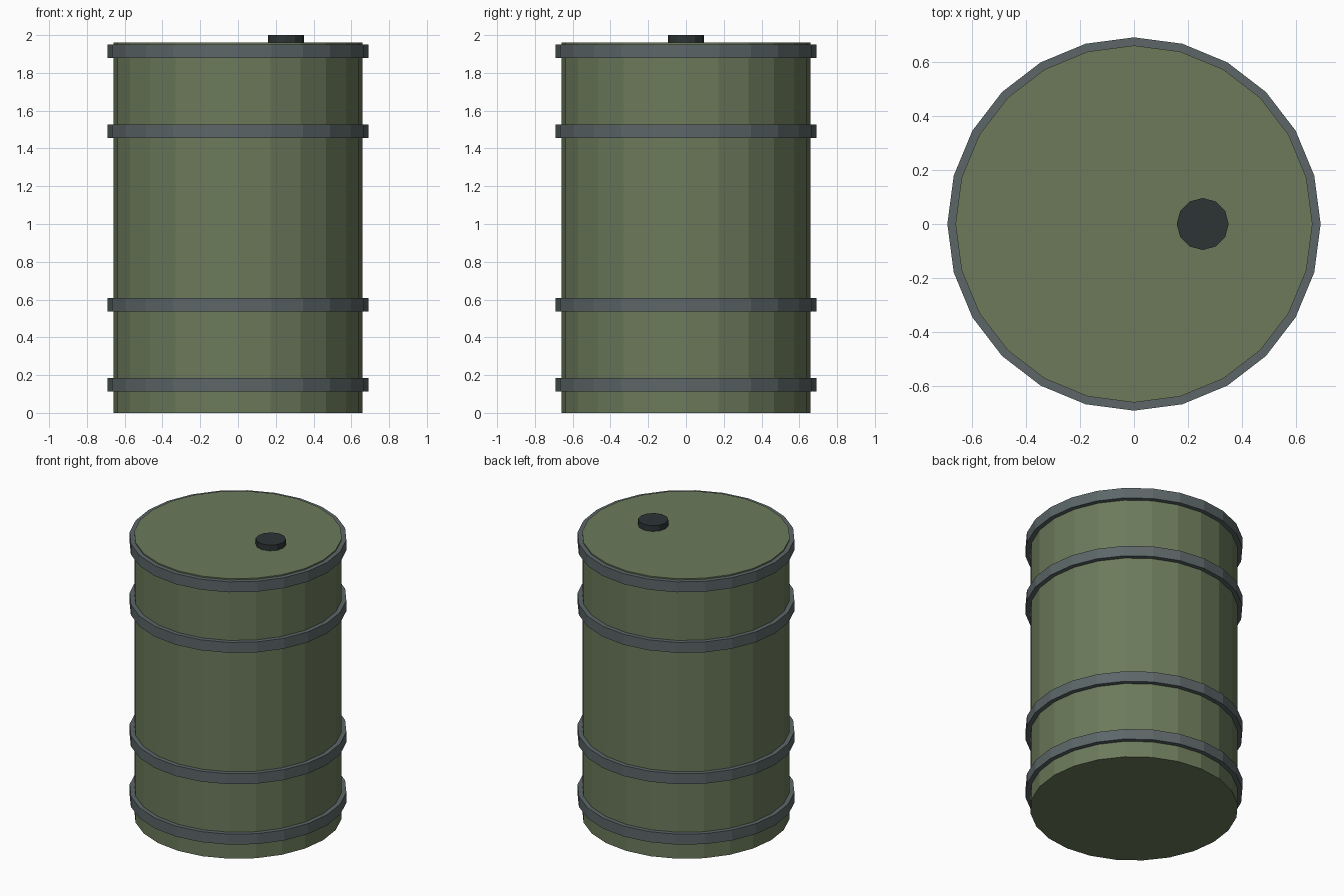
import bpy
import bmesh
from math import cos, sin, tau

cube = bpy.data.objects.get("Cube")
if cube:
    bpy.data.objects.remove(cube, do_unlink=True)


def make_material(name, rgb):
    mat = bpy.data.materials.new(name)
    mat.use_nodes = True
    color = (*rgb, 1.0)
    mat.diffuse_color = color
    mat.node_tree.nodes["Principled BSDF"].inputs["Base Color"].default_value = color
    return mat


def finish(name, bm, mat, location):
    bmesh.ops.recalc_face_normals(bm, faces=bm.faces)
    mesh = bpy.data.meshes.new(name)
    bm.to_mesh(mesh)
    bm.free()
    mesh.materials.append(mat)
    obj = bpy.data.objects.new(name, mesh)
    obj.location = location
    bpy.context.collection.objects.link(obj)
    return obj


def cylinder(name, radius, bottom, top, sides, mat, x=0.0):
    bm = bmesh.new()
    bmesh.ops.create_cone(bm, cap_ends=True, segments=sides, radius1=radius,
                          radius2=radius, depth=top - bottom)
    return finish(name, bm, mat, (x, 0, (bottom + top) / 2))


def hoop(name, inner, outer, height, z, sides, mat):
    # Rectangular section swept around the drum
    bm = bmesh.new()
    section = [(inner, -height / 2), (outer, -height / 2),
               (outer, height / 2), (inner, height / 2)]
    loops = [[bm.verts.new((r * cos(tau * i / sides), r * sin(tau * i / sides), h))
              for r, h in section] for i in range(sides)]
    for i, a in enumerate(loops):
        b = loops[(i + 1) % sides]
        for j in range(4):
            k = (j + 1) % 4
            bm.faces.new((a[j], b[j], b[k], a[k]))
    return finish(name, bm, mat, (0, 0, z))


SIDES = 24
green = make_material("olive green paint", (0.150, 0.195, 0.105))
steel = make_material("blue grey steel", (0.107, 0.133, 0.138))
dark = make_material("dark cap", (0.026, 0.034, 0.036))

# Drum body
cylinder("drum_body", 0.66, 0.0, 1.96, SIDES, green)

# Reinforcing hoops
hoops = {"bottom_hoop": 0.149, "lower_hoop": 0.572,
         "upper_hoop": 1.491, "top_hoop": 1.915}
for name, z in hoops.items():
    hoop(name, 0.64, 0.69, 0.073, z, SIDES, steel)

# Filler cap on the lid
cylinder("filler_cap", 0.096, 1.94, 2.0, 12, dark, x=0.254)
